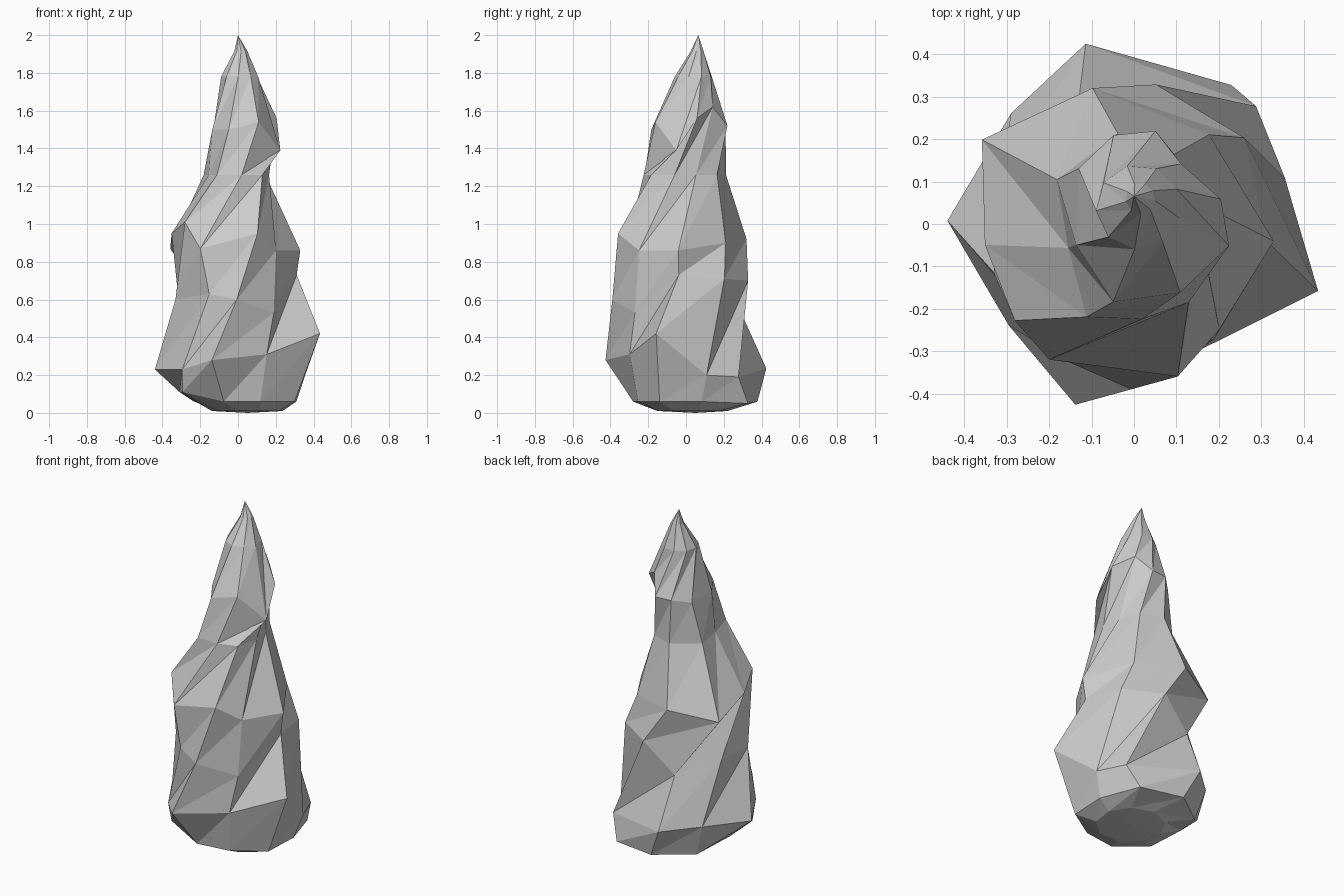
import bpy, bmesh
from math import cos, sin, radians

SIDES = 9
bm = bmesh.new()
loops = []


def even(start):
    return [start + 360 / SIDES * k for k in range(SIDES)]


def ring(angles, radii, heights, centre=(0, 0)):
    """Add one irregular cross-section, counter-clockwise; single values repeat."""
    radii = radii if isinstance(radii, list) else [radii] * SIDES
    heights = heights if isinstance(heights, list) else [heights] * SIDES
    loops.append([bm.verts.new((centre[0] + r * cos(radians(a)), centre[1] + r * sin(radians(a)), z))
                  for a, r, z in zip(angles, radii, heights)])


# Underside and rim
ring(even(172), .19, .01, (.05, .03))
ring(even(175), [.31, .36, .29, .28, .33, .32, .40, .38, .33],
     [.11, .11, .06, .06, .06, .06, .05, .06, .06])
# Widest part
ring([179, 219, 252, 297, 340, 17, 44, 105, 138],
     [.44, .38, .448, .335, .462, .372, .40, .44, .39],
     [.23, .23, .28, .31, .42, .20, .19, .235, .25])
# Lower grooves
ring([199, 245, 269, 305, 353, 38, 81, 114, 160],
     [.35, .36, .39, .33, .313, .33, .333, .32, .335],
     [.60, .63, .60, .53, .73, .71, .70, .53, .60])
# Shoulder of the spiral ridges
ring([219, 238, 286, 309, 353, 50, 107, 151, 188],
     [.362, .377, .374, .32, .332, .275, .335, .41, .355],
     [1.01, .87, .95, .86, .86, .90, .92, .87, .95])
# Waist
ring([243, 275, 305, 340, 20, 60, 100, 150, 200],
     [.246, .225, .225, .175, .155, .19, .215, .21, .165], 1.26)
# Upper bulge
ring([255, 304, 347, 16, 52, 77, 103, 135, 200],
     [.19, .195, .23, .213, .18, .225, .215, .185, .145],
     [1.50, 1.54, 1.39, 1.56, 1.62, 1.52, 1.52, 1.50, 1.50])
# Tapering peak
ring(even(265), .10, 1.78, (.01, .04))
ring(even(272), .035, 1.915, (.015, .06))

# Triangulated walls whose edges follow the spiral ridges
for low, high in zip(loops, loops[1:]):
    for k in range(SIDES):
        n = (k + 1) % SIDES
        bm.faces.new((low[k], low[n], high[n]))
        bm.faces.new((low[k], high[n], high[k]))

# Pointed tip and closed base
tip = bm.verts.new((0, 0.065, 2))
base = bm.verts.new((0.05, 0.05, 0))
for k in range(SIDES):
    n = (k + 1) % SIDES
    bm.faces.new((loops[-1][k], loops[-1][n], tip))
    bm.faces.new((loops[0][n], loops[0][k], base))

bmesh.ops.recalc_face_normals(bm, faces=bm.faces)
mesh = bpy.data.meshes.new("twisted_rock_spire")
bm.to_mesh(mesh)
bm.free()
bpy.context.collection.objects.link(bpy.data.objects.new("twisted_rock_spire", mesh))
